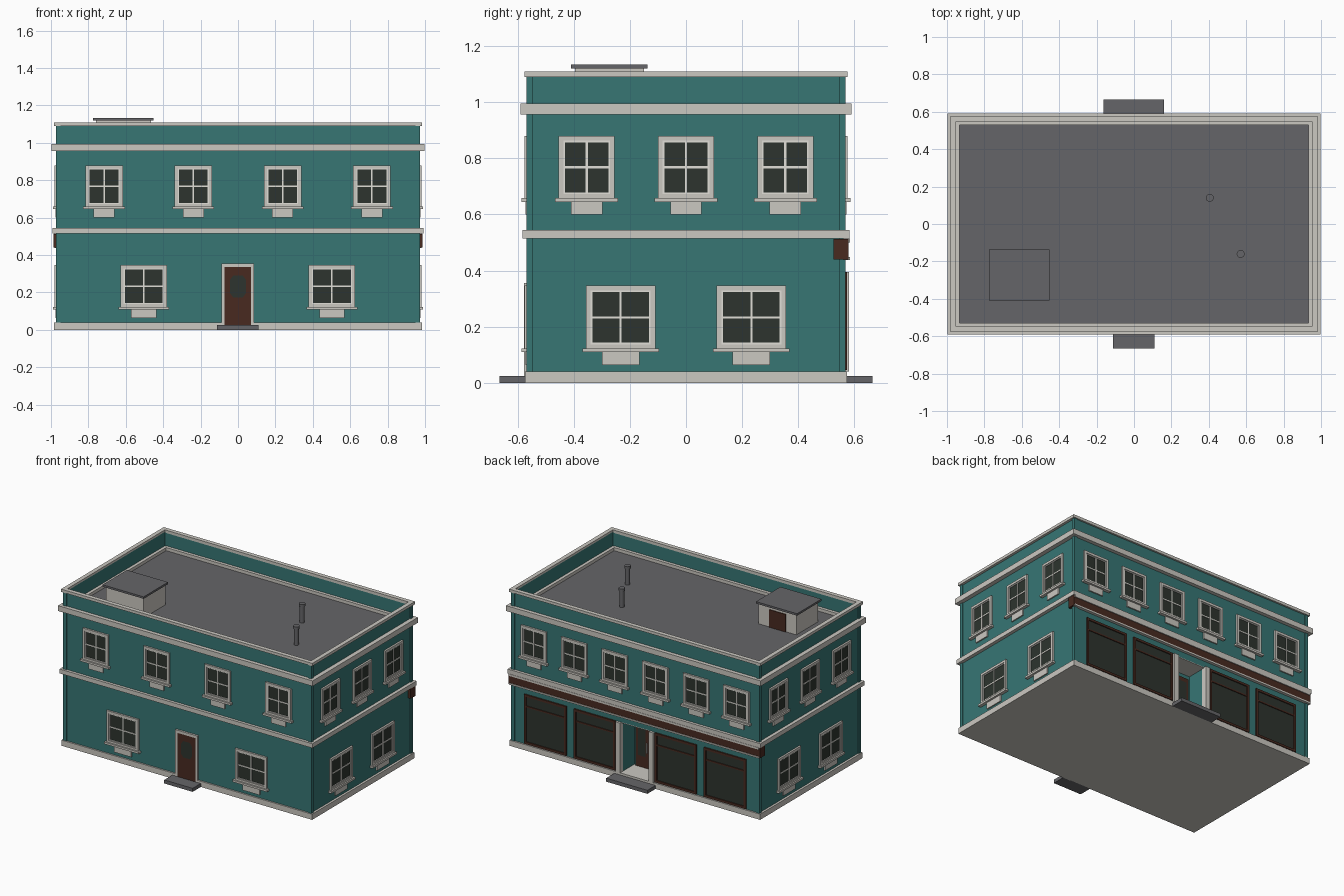
import bpy, bmesh, math
from mathutils import Matrix, Vector

if "Cube" in bpy.data.objects:
    bpy.data.objects.remove(bpy.data.objects["Cube"])


def colour(name, r, g, b):
    lin = [((c / 255 + 0.055) / 1.055) ** 2.4 for c in (r, g, b)]
    m = bpy.data.materials.new(name)
    m.diffuse_color = (*lin, 1)
    m.use_nodes = True
    m.node_tree.nodes["Principled BSDF"].inputs["Base Color"].default_value = m.diffuse_color
    return m


TEAL = colour("teal_wall", 55, 118, 116)
STONE = colour("pale_stone", 203, 200, 193)
WHITE = colour("white_sash", 226, 224, 217)
GLASS = colour("dark_glass", 45, 52, 46)
BROWN = colour("dark_wood", 72, 42, 32)
GREY = colour("roof_grey", 101, 101, 104)


def part(name, mat, boxes, turn=0):
    """One object from boxes (x0, x1, y0, y1, z0, z1), turned about z."""
    bm = bmesh.new()
    for x0, x1, y0, y1, z0, z1 in boxes:
        mat4 = Matrix.Translation(((x0 + x1) / 2, (y0 + y1) / 2, (z0 + z1) / 2)) \
            @ Matrix.Diagonal((abs(x1 - x0), abs(y1 - y0), abs(z1 - z0), 1))
        bmesh.ops.create_cube(bm, size=1, matrix=mat4)
    bmesh.ops.rotate(bm, verts=bm.verts, cent=(0, 0, 0),
                     matrix=Matrix.Rotation(math.radians(turn), 3, 'Z'))
    me = bpy.data.meshes.new(name)
    bm.to_mesh(me)
    bm.free()
    me.materials.append(mat)
    ob = bpy.data.objects.new(name, me)
    bpy.context.collection.objects.link(ob)
    return ob


def ring(name, mat, ox, oy, t, z0, z1):
    """Rectangular band with outer half sizes ox, oy and thickness t."""
    return part(name, mat, [(-ox, ox, -oy, -oy + t, z0, z1), (-ox, ox, oy - t, oy, z0, z1),
                            (-ox, -ox + t, -oy + t, oy - t, z0, z1),
                            (ox - t, ox, -oy + t, oy - t, z0, z1)])


def border(x0, x1, z0, z1, t, y0, y1):
    """Four boxes forming an upright picture frame."""
    return [(x0, x0 + t, y0, y1, z0, z1), (x1 - t, x1, y0, y1, z0, z1),
            (x0 + t, x1 - t, y0, y1, z1 - t, z1), (x0 + t, x1 - t, y0, y1, z0, z0 + t)]


WX, WY = 0.967, 0.563          # wall half sizes
RECESS = 0.15                  # shop entrance depth

# Walls with roof well and entrance recess cut out
walls = part("walls", TEAL, [(-WX, WX, -WY, WY, 0.04, 1.095)])
cutter = part("wall_cutter", TEAL, [(-0.955, 0.955, -0.55, 0.55, 0.97, 1.2),
                                    (-0.115, 0.115, WY - RECESS, 0.7, 0.03, 0.395)])
cutter.hide_render = True
cutter.hide_viewport = True
cut = walls.modifiers.new("cut", 'BOOLEAN')
cut.operation = 'DIFFERENCE'
cut.solver = 'EXACT'
cut.object = cutter
bpy.context.view_layer.update()
done = bpy.data.meshes.new_from_object(walls.evaluated_get(bpy.context.evaluated_depsgraph_get()))
walls.modifiers.clear()
walls.data = done
bpy.data.objects.remove(cutter)

# Corner strips
part("corner_strips", TEAL, [(sx * 0.948, sx * 0.974, sy * 0.545, sy * 0.569, z0, z1)
                             for sx in (-1, 1) for sy in (-1, 1)
                             for z0, z1 in ((0.04, 0.52), (0.54, 0.96), (0.99, 1.092))])

# Stone plinth, bands and coping
part("plinth", STONE, [(-0.983, 0.983, -0.574, 0.574, 0, 0.04)])
ring("middle_band", STONE, 0.991, 0.583, 0.03, 0.514, 0.545)
ring("cornice", STONE, 0.998, 0.59, 0.035, 0.957, 0.995)
ring("coping", STONE, 0.985, 0.575, 0.03, 1.09, 1.11)

# Roof, inner kerb, steps
part("roof", GREY, [(-0.956, 0.956, -0.551, 0.551, 0.965, 0.975)])
ring("roof_kerb", STONE, 0.958, 0.553, 0.025, 0.972, 0.997)
part("front_step", GREY, [(-0.113, 0.11, -0.665, -0.57, 0, 0.025)])
part("back_step", GREY, [(-0.163, 0.16, 0.57, 0.665, 0, 0.025)])

# Roof hut
part("hut_walls", STONE, [(-0.76, -0.465, -0.395, -0.15, 0.97, 1.12)])
part("hut_roof", GREY, [(-0.775, -0.453, -0.41, -0.137, 1.12, 1.134)])
part("hut_door", BROWN, [(-0.68, -0.55, -0.152, -0.145, 0.975, 1.1)])

# Vent pipes with caps
for i, (x, y) in enumerate(((0.405, 0.14), (0.57, -0.16))):
    bm = bmesh.new()
    for r, z0, z1 in ((0.016, 0.97, 1.09), (0.021, 1.09, 1.108)):
        bmesh.ops.create_cone(bm, cap_ends=True, segments=16, radius1=r, radius2=r, depth=z1 - z0,
                              matrix=Matrix.Translation((x, y, (z0 + z1) / 2)))
    me = bpy.data.meshes.new("vent_pipe")
    bm.to_mesh(me)
    bm.free()
    me.materials.append(GREY)
    pipe = bpy.data.objects.new(f"vent_pipe_{i + 1}", me)
    bpy.context.collection.objects.link(pipe)
    bpy.context.view_layer.objects.active = pipe
    pipe.select_set(True)
    bpy.ops.object.shade_smooth_by_angle()
    pipe.select_set(False)


def window(u, w, z0, z1, apron, d, turn):
    """Sash window on the wall at distance d; u runs along the wall."""
    h, s = w / 2, 0.017
    part("window_trim", STONE, border(u - h, u + h, z0, z1, s, -d - 0.013, -d + 0.005)
         + [(u - h - 0.012, u + h + 0.012, -d - 0.023, -d, z0 - 0.011, z0 + 0.003),
            (u - apron, u + apron, -d - 0.009, -d, z0 - 0.056, z0 - 0.011)], turn)
    a, b0, b1, zm = h - s, z0 + s, z1 - s, (z0 + z1) / 2
    part("window_sash", WHITE, border(u - a, u + a, b0, b1, 0.006, -d - 0.008, -d)
         + [(u - 0.004, u + 0.004, -d - 0.007, -d, b0, b1),
            (u - a, u + a, -d - 0.0065, -d, zm - 0.004, zm + 0.004)], turn)
    part("window_glass", GLASS, [(u - a, u + a, -d - 0.003, -d + 0.002, b0, b1)], turn)


UP, LOW = (0.2, 0.656, 0.88, 0.056), (0.248, 0.12, 0.346, 0.067)
layout = [(0, WY, (-0.716, -0.239, 0.239, 0.716), (-0.504, 0.502)),
          (90, WX, (-0.354, 0, 0.354), (-0.233, 0.233)),
          (-90, WX, (-0.354, 0, 0.354), (-0.233, 0.233)),
          (180, WY, (-0.795, -0.478, -0.16, 0.16, 0.478, 0.795), ())]
for turn, d, upper, lower in layout:
    for u in upper:
        window(u, *UP, d, turn)
    for u in lower:
        window(u, *LOW, d, turn)

# Front door with octagonal light
part("front_door_trim", STONE, [(-0.089, -0.072, -WY - 0.014, -WY, 0.025, 0.355),
                                (0.069, 0.086, -WY - 0.014, -WY, 0.025, 0.355),
                                (-0.072, 0.069, -WY - 0.014, -WY, 0.336, 0.355)])
part("front_door", BROWN, [(-0.072, 0.069, -WY - 0.012, -WY, 0.025, 0.336)])
bm = bmesh.new()
outline = [(0.026, 0.058), (0.043, 0.035), (0.043, -0.035), (0.026, -0.058),
           (-0.026, -0.058), (-0.043, -0.035), (-0.043, 0.035), (-0.026, 0.058)]
bm.faces.new([bm.verts.new(Vector((x, -WY - 0.0135, 0.232 + z))) for x, z in reversed(outline)])
bmesh.ops.recalc_face_normals(bm, faces=bm.faces)
if next(iter(bm.faces)).normal.y > 0:
    bmesh.ops.reverse_faces(bm, faces=bm.faces)
me = bpy.data.meshes.new("front_door_glass")
bm.to_mesh(me)
bm.free()
me.materials.append(GLASS)
bpy.context.collection.objects.link(bpy.data.objects.new("front_door_glass", me))

# Shop windows
for x0, x1 in ((0.155, 0.48), (0.54, 0.87), (-0.48, -0.155), (-0.87, -0.54)):
    part("shop_window_frame", BROWN, border(x0, x1, 0.045, 0.395, 0.016, WY, WY + 0.01)
         + [(x0, x1, WY, WY + 0.009, 0.305, 0.315)])
    part("shop_window_glass", GLASS, [(x0 + 0.01, x1 - 0.01, WY - 0.002, WY + 0.003, 0.055, 0.385)])

# Shop entrance: pillars, floor, double door
part("entrance_pillars", STONE, [(s * 0.113, s * 0.148, WY - 0.02, 0.58, 0.04, 0.395) for s in (-1, 1)])
part("entrance_ceiling", STONE, [(-0.115, 0.115, WY - RECESS, WY, 0.39, 0.396)])
BY = WY - RECESS
part("shop_door", BROWN, [(-0.1, 0.1, BY - 0.002, BY + 0.01, 0.04, 0.36)])
part("shop_door_glass", GLASS, [(s * 0.02, s * 0.08, BY + 0.009, BY + 0.012, 0.12, 0.33) for s in (-1, 1)])
part("shop_door_handles", STONE, [(s * 0.007, s * 0.013, BY + 0.009, BY + 0.017, 0.15, 0.22) for s in (-1, 1)])

# Shop fascia board with mouldings
part("fascia", BROWN, [(-0.987, 0.987, 0.525, 0.579, 0.44, 0.513)])
part("fascia_mouldings", STONE, [(-0.98, 0.98, 0.56, 0.585, 0.5, 0.514),
                                 (-0.98, 0.98, 0.56, 0.584, 0.438, 0.449)])
